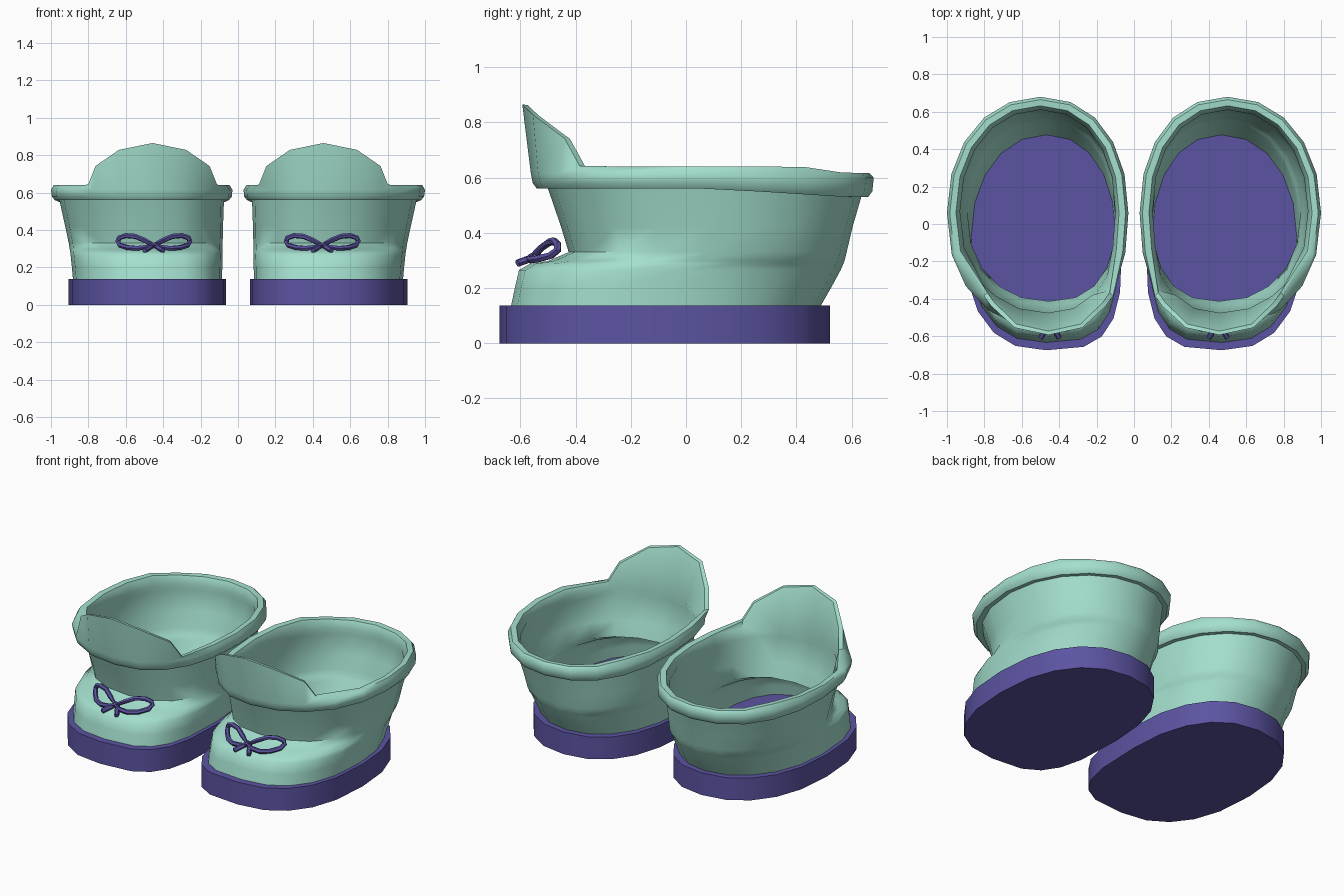
import bpy, bmesh, math

if "Cube" in bpy.data.objects:
    bpy.data.objects.remove(bpy.data.objects["Cube"])

N = 20  # sides around each shoe


def material(name, color):
    m = bpy.data.materials.new(name)
    m.diffuse_color = (*color, 1)
    m.use_nodes = True
    m.node_tree.nodes["Principled BSDF"].inputs["Base Color"].default_value = m.diffuse_color
    return m


MINT = material("mint", (0.37, 0.74, 0.62))
PURPLE = material("purple", (0.105, 0.088, 0.36))


def ring(z, x0, x1, y0, y1, toe=2.2, side=2.3, skew=0.03, dip=0.0, start=0.1, back=2.15):
    """Rounded outline starting at the front; toe/side/back set the squareness."""
    cx, cy, w, d = (x0 + x1) / 2, (y0 + y1) / 2, (x1 - x0) / 2, (y1 - y0) / 2
    pts = []
    for k in range(N):
        a = -math.pi / 2 + math.tau * k / N
        c, s = math.cos(a), math.sin(a)
        n = back if s > 0 else (toe if c < 0 else side)
        x = cx + w * math.copysign(abs(c) ** (2 / n), c) - s * s * (skew if s < 0 else 0.015)
        y = cy + d * math.copysign(abs(s) ** (2 / n), s)
        pts.append([x, y, z - dip * min(1, max(0, (y - start) / (0.58 - start)))])
    return pts


def loft(bm, rings, closed=False):
    loops = [[bm.verts.new(p) for p in r] for r in rings]
    pairs = list(zip(loops, loops[1:])) + ([(loops[-1], loops[0])] if closed else [])
    for a, b in pairs:
        for i in range(N):
            j = (i + 1) % N
            bm.faces.new((a[i], a[j], b[j], b[i]))
    return loops


def finish(ob, mat, angle):
    """Mirror into a pair, colour and shade."""
    ob.data.materials.clear()
    ob.data.materials.append(mat)
    bpy.ops.object.select_all(action='DESELECT')
    ob.select_set(True)
    bpy.context.view_layer.objects.active = ob
    bpy.ops.object.shade_smooth_by_angle(angle=math.radians(angle))
    ob.modifiers.new("pair", 'MIRROR').use_mirror_merge = False


def mesh_object(name, bm, mat, angle=40):
    bmesh.ops.recalc_face_normals(bm, faces=bm.faces)
    me = bpy.data.meshes.new(name)
    bm.to_mesh(me)
    bm.free()
    ob = bpy.data.objects.new(name, me)
    bpy.context.collection.objects.link(ob)
    finish(ob, mat, angle)


# Sole slab
shape = dict(toe=3.2, side=2.5, back=2.3, skew=0.015)
bm = bmesh.new()
loops = loft(bm, [ring(z, 0.063, 0.905, -0.675, 0.522, **shape) for z in (0.0, 0.137)])
bm.faces.new(loops[0])
bm.faces.new(loops[-1])
mesh_object("sole", bm, PURPLE)

# Boot wall: toe box, ledge, neck and flaring shaft
wall = [
    (0.13, 0.085, 0.882, -0.635, 0.485, 3.1, 2.5, 0.015),
    (0.20, 0.084, 0.888, -0.62, 0.525, 3.1, 2.5, 0.015),
    (0.265, 0.083, 0.895, -0.605, 0.56, 3.0, 2.5, 0.018),
    (0.288, 0.083, 0.898, -0.565, 0.57, 2.8, 2.5, 0.022),
    (0.298, 0.083, 0.90, -0.50, 0.574, 2.5, 2.4, 0.03),
    (0.33, 0.082, 0.905, -0.425, 0.582, 2.35, 2.35, 0.04),
    (0.42, 0.08, 0.924, -0.452, 0.603, 2.25, 2.3, 0.05),
    (0.56, 0.075, 0.955, -0.50, 0.635, 2.2, 2.3, 0.055, 0.03)]
outer = [ring(*w) for w in wall]
T = 0.012
inner = [ring(w[0], w[1] + T, w[2] - T, w[3] + T, w[4] - T, *w[5:]) for w in reversed(wall)]

# Rolled rim with the front tongue pulled up from its top edge
S = 0.055
rim = [
    ring(0.56, 0.048, 0.98, -0.54, 0.66, skew=S, dip=0.03),
    ring(0.58, 0.032, 0.995, -0.555, 0.675, skew=S, dip=0.03),
    ring(0.615, 0.03, 1.0, -0.562, 0.68, skew=S, dip=0.015),
    ring(0.64, 0.045, 0.985, -0.55, 0.665, skew=S, dip=0.024, start=0.42),
    ring(0.637, 0.08, 0.952, -0.51, 0.632, skew=S, dip=0.024, start=0.42)]
# offset from the tongue's centre, depth and height of each top point
tongue = [(0, -0.593, 0.865), (0.18, -0.555, 0.828), (0.305, -0.44, 0.742),
          (0.345, -0.385, 0.642)]
for k, (dx, y, h) in enumerate(tongue):
    for i, s in ((k, 1), (-k, -1)):
        rim[3][i] = [0.457 + s * dx, y, h]
        rim[4][i] = [0.457 + s * dx * 0.95, y + 0.02, h - 0.002]

# inner step that carries the foot of the tongue
step = ring(0.60, 0.10, 0.93, -0.475, 0.61, skew=S, dip=0.03)
for i, x in ((3, 0.79), (-3, 0.135)):
    step[i][:2] = x, -0.355
bm = bmesh.new()
loft(bm, outer + rim + [step] + inner, closed=True)
mesh_object("boot_upper", bm, MINT, 50)


# Bow: two loops and two tails of cord lying on the toe ledge
def cord(name, points, cyclic):
    cu = bpy.data.curves.new(name, 'CURVE')
    cu.dimensions = '3D'
    cu.bevel_depth, cu.bevel_resolution, cu.use_fill_caps = 0.014, 1, True
    sp = cu.splines.new('POLY')
    sp.points.add(len(points) - 1)
    for p, co in zip(sp.points, points):
        p.co = (*co, 1)
    sp.use_cyclic_u = cyclic
    ob = bpy.data.objects.new(name, cu)
    bpy.context.collection.objects.link(ob)
    bpy.ops.object.select_all(action='DESELECT')
    ob.select_set(True)
    bpy.context.view_layer.objects.active = ob
    bpy.ops.object.convert(target='MESH')
    finish(bpy.context.view_layer.objects.active, PURPLE, 50)


# loop points: sideways, depth, height
bow_loop = [(0.0, -0.55, 0.318), (0.05, -0.525, 0.345), (0.10, -0.495, 0.366),
            (0.15, -0.478, 0.37), (0.185, -0.465, 0.358), (0.193, -0.465, 0.338),
            (0.18, -0.49, 0.318), (0.14, -0.535, 0.306), (0.09, -0.56, 0.302),
            (0.04, -0.565, 0.308)]
for name, s in (("inner", -1), ("outer", 1)):
    cord(f"bow_loop_{name}", [(0.45 + s * x, y, z) for x, y, z in bow_loop], True)
    cord(f"bow_tail_{name}",
         [(0.45, -0.53, 0.32), (0.45 + s * 0.02, -0.56, 0.308),
          (0.45 + s * 0.05, -0.61, 0.29)], False)
